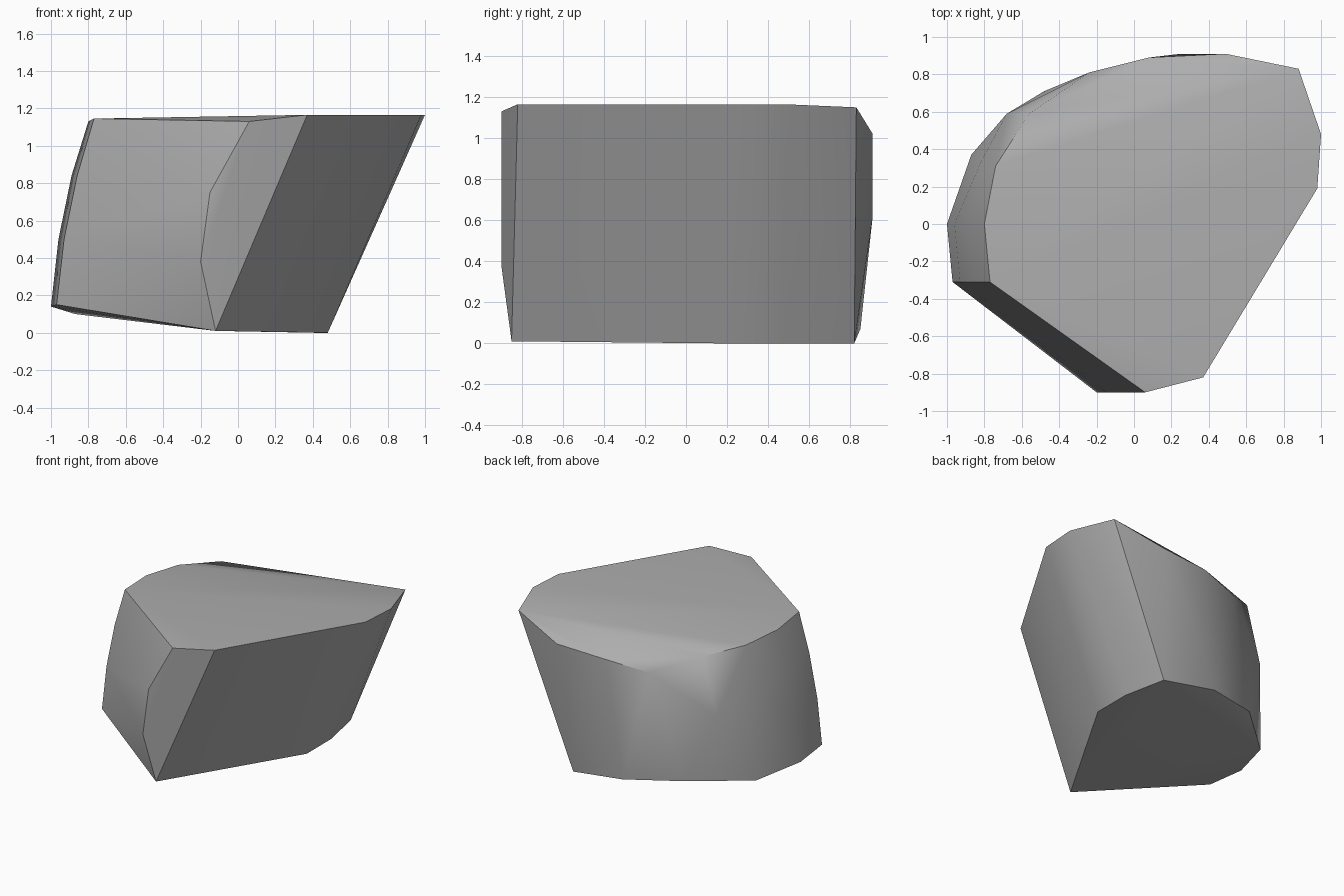
import bpy
import bmesh
import math

# Remove the default cube only
default_cube = bpy.data.objects.get("Cube")
if default_cube:
    bpy.data.objects.remove(default_cube, do_unlink=True)


def make_material(name, colour):
    material = bpy.data.materials.new(name)
    material.use_nodes = True
    material.diffuse_color = colour
    shader = next(n for n in material.node_tree.nodes if n.type == "BSDF_PRINCIPLED")
    shader.inputs["Base Color"].default_value = colour
    return material


def make_boulder(name, rings, material):
    """Wrap a faceted stone skin around a stack of outline rings."""
    bm = bmesh.new()
    for ring in rings:
        for corner in ring:
            bm.verts.new(corner)
    hull = bmesh.ops.convex_hull(bm, input=bm.verts[:], use_existing_faces=False)
    loose = {g for g in hull["geom_interior"] + hull["geom_unused"]
             if isinstance(g, bmesh.types.BMVert)}
    bmesh.ops.delete(bm, geom=list(loose), context="VERTS")

    # Merge nearly flat triangles into broad facets
    bmesh.ops.dissolve_limit(bm, angle_limit=math.radians(1),
                             verts=bm.verts[:], edges=bm.edges[:])
    bmesh.ops.recalc_face_normals(bm, faces=bm.faces[:])

    mesh = bpy.data.meshes.new(name)
    bm.to_mesh(mesh)
    bm.free()
    mesh.materials.append(material)
    boulder = bpy.data.objects.new(name, mesh)
    bpy.context.collection.objects.link(boulder)
    return boulder


# Rim of the broad, nearly level top, sloping down towards the back
top_rim = [
    (.37, -.82, 1.165), (.98, .19, 1.165), (1, .48, 1.165), (.88, .83, 1.15),
    (.49, .91, 1.02), (.08, .89, 1), (-.24, .81, .95), (-.56, .59, 1.08),
    (-.74, .31, 1.11), (-.8, 0, 1.13), (-.77, -.31, 1.145), (.06, -.9, 1.13),
]

# Bulge around the rounded left and back sides
waist = [
    (-.15, -.9, .75), (-.2, -.9, .38),
    (-.86, -.31, .84), (-.93, -.31, .5),
    (-.89, 0, .84), (-.96, 0, .5),
    (-.82, .33, .75), (-.68, .59, .64), (.25, .91, .62),
]

# Small base, undercut on the right and lifted on the left
base_rim = [
    (-.12, -.85, .01), (.48, .17, 0), (.48, .48, 0), (.41, .82, 0),
    (-.04, .85, .07), (-.48, .71, .12), (-.87, .37, .1),
    (-1, 0, .14), (-.97, -.31, .15),
]

stone = make_material("stone grey", (.42, .42, .42, 1))
boulder = make_boulder("boulder", [top_rim, waist, base_rim], stone)

# Soft shading with crisp edges between the main faces
bpy.ops.object.select_all(action="DESELECT")
boulder.select_set(True)
bpy.context.view_layer.objects.active = boulder
bpy.ops.object.shade_smooth_by_angle(angle=math.radians(30))
